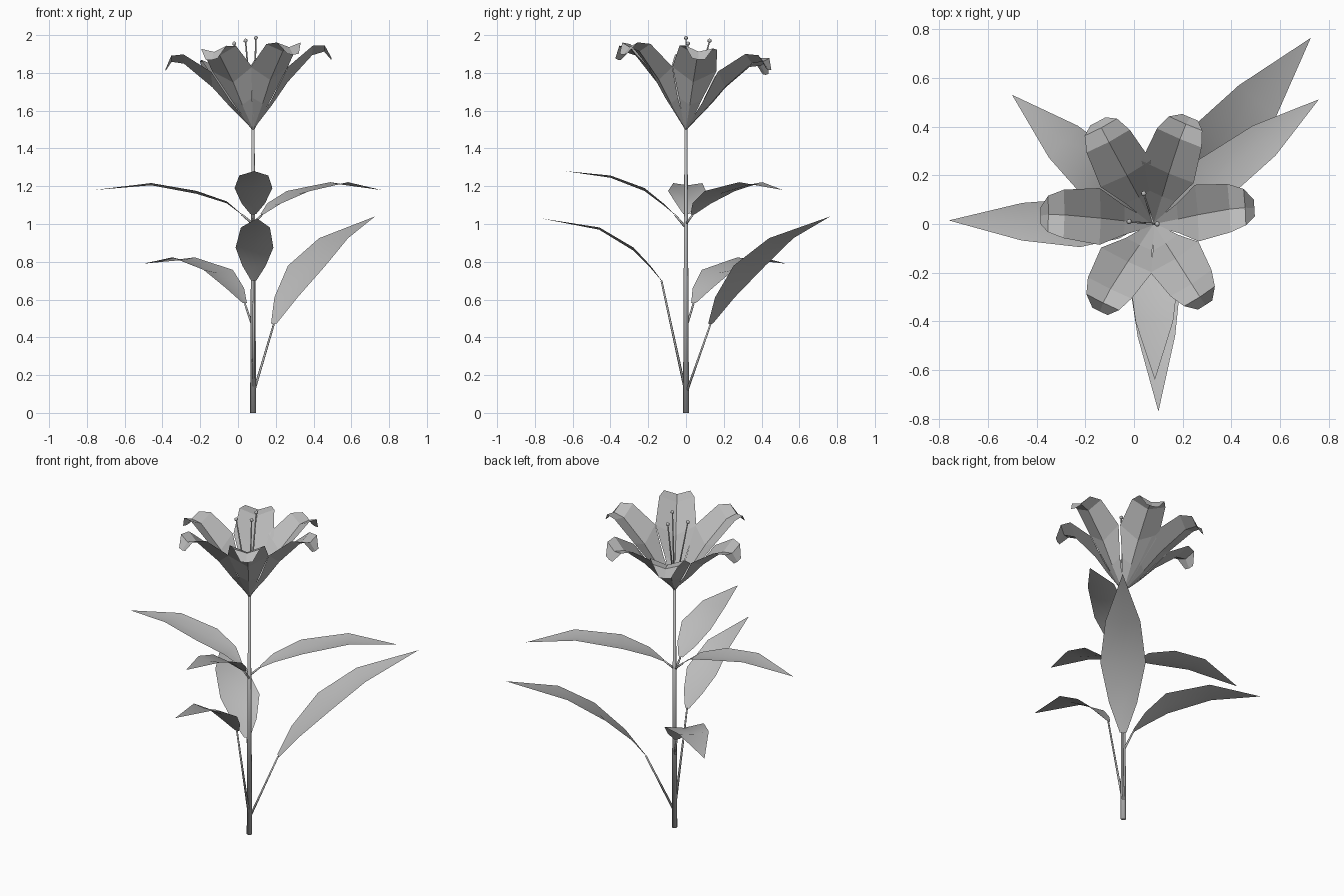
import bpy
import bmesh
from math import radians, cos, sin
from mathutils import Vector, Matrix, Euler

if "Cube" in bpy.data.objects:
    bpy.data.objects.remove(bpy.data.objects["Cube"])

grey = bpy.data.materials.new("plain grey")
grey.use_nodes = True
grey.diffuse_color = (0.5, 0.5, 0.5, 1)
grey.node_tree.nodes["Principled BSDF"].inputs["Base Color"].default_value = (0.5, 0.5, 0.5, 1)

STEM_X = 0.08
FLOWER_BASE = Vector((STEM_X, 0, 1.5))


def finish(bm, name, smooth=False):
    mesh = bpy.data.meshes.new(name)
    bm.to_mesh(mesh)
    bm.free()
    mesh.materials.append(grey)
    for poly in mesh.polygons:
        poly.use_smooth = smooth
    obj = bpy.data.objects.new(name, mesh)
    bpy.context.collection.objects.link(obj)
    return obj


def rod(name, start, end, r1, r2, sides=6):
    """Tapered rod between two points."""
    start, end = Vector(start), Vector(end)
    axis = end - start
    turn = axis.to_track_quat('Z', 'Y').to_matrix().to_4x4()
    bm = bmesh.new()
    bmesh.ops.create_cone(bm, cap_ends=True, segments=sides, radius1=r1, radius2=r2,
                          depth=axis.length,
                          matrix=Matrix.Translation((start + end) / 2) @ turn)
    return finish(bm, name, True)


def blade(name, stations, smooth):
    """Folded sheet along +x; stations are (reach, height, half width, edge lift)."""
    bm = bmesh.new()
    rows = []
    for reach, height, half, lift in stations:
        rows.append([bm.verts.new((reach, side * half, height + abs(side) * lift))
                     for side in (-1, 0, 1)])
    for a, b in zip(rows, rows[1:]):
        for i in range(2):
            bm.faces.new((a[i], b[i], b[i + 1], a[i + 1]))
    bmesh.ops.remove_doubles(bm, verts=bm.verts, dist=0.0005)
    return finish(bm, name, smooth)


# Stem
rod("stem", (STEM_X, 0, 0), FLOWER_BASE, 0.016, 0.008, 8)

# Leaves: name, angle, stalk start height, half width, midrib path (reach, height)
leaves = [
    ("lower_back_left_leaf", 49.8, 0.1, 0.13,
     [(0.17, 0.47), (0.27, 0.6), (0.44, 0.76), (0.66, 0.91), (1.0, 1.04)]),
    ("lower_front_leaf", 271.5, 0.1, 0.1,
     [(0.13, 0.7), (0.19, 0.77), (0.28, 0.86), (0.46, 0.97), (0.77, 1.03)]),
    ("lower_back_right_leaf", 137.6, 0.45, 0.115,
     [(0.06, 0.58), (0.13, 0.65), (0.25, 0.74), (0.5, 0.81), (0.786, 0.79)]),
    ("upper_right_leaf", 179, 1.0, 0.1,
     [(0.06, 1.05), (0.14, 1.11), (0.3, 1.16), (0.54, 1.205), (0.84, 1.18)]),
    ("upper_back_left_leaf", 37, 1.0, 0.1,
     [(0.06, 1.05), (0.14, 1.1), (0.3, 1.16), (0.57, 1.21), (0.85, 1.18)]),
    ("upper_front_leaf", 270.5, 0.98, 0.1,
     [(0.06, 1.05), (0.12, 1.1), (0.22, 1.175), (0.4, 1.245), (0.64, 1.28)]),
]
widths = (0.15, 0.62, 1, 0.77, 0)
for name, angle, start, half, path in leaves:
    a = radians(angle)
    leaf = blade(name, [(r, z, half * w, 0.15 * half * w)
                        for (r, z), w in zip(path, widths)], True)
    leaf.location.x = STEM_X
    leaf.rotation_euler.z = a
    r, z = path[0]
    rod(name + "_stalk", (STEM_X, 0, start),
        (STEM_X + r * cos(a), r * sin(a), z), 0.007, 0.005)

# Petals: channelled, with curled tips, on a slightly tilted flower head
petal = [(0, 0, 0.008, 0), (0.11, 0.125, 0.06, 0.03), (0.2, 0.24, 0.117, 0.07),
         (0.34, 0.375, 0.1, 0.04), (0.405, 0.39, 0.075, 0.025), (0.44, 0.345, 0.035, 0.005)]
tilt = Euler((-0.1, -0.07, 0)).to_matrix().to_4x4()
for i, angle in enumerate((4, 67, 118, 180, 244, 303)):
    obj = blade(f"petal_{i + 1}", petal, False)
    obj.matrix_world = (Matrix.Translation(FLOWER_BASE) @ tilt
                        @ Matrix.Rotation(radians(angle), 4, 'Z'))

# Stamens with small round tips
for i, tip in enumerate([(0.04, 0.125, 1.97), (-0.02, 0.01, 1.955), (0.095, 0, 1.985)]):
    rod(f"filament_{i + 1}", FLOWER_BASE, tip, 0.005, 0.004)
    bm = bmesh.new()
    bmesh.ops.create_icosphere(bm, subdivisions=1, radius=0.012,
                               matrix=Matrix.Translation(tip))
    finish(bm, f"anther_{i + 1}", True)
